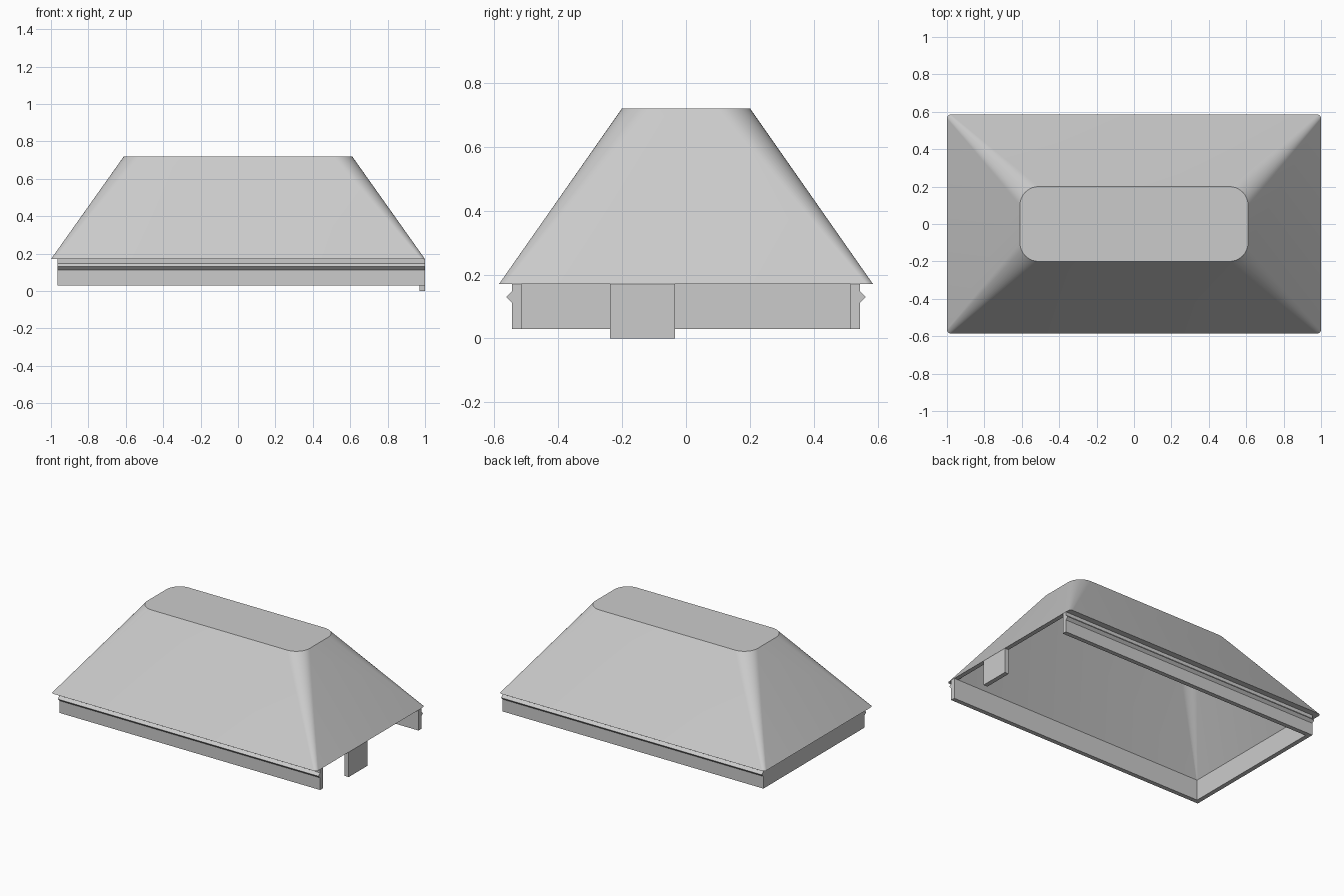
import bpy, bmesh, math

cube = bpy.data.objects.get("Cube")
if cube:
    bpy.data.objects.remove(cube, do_unlink=True)

grey = bpy.data.materials.new("plain_grey")
grey.use_nodes = True
grey.diffuse_color = (0.6, 0.6, 0.6, 1)
grey.node_tree.nodes["Principled BSDF"].inputs["Base Color"].default_value = (0.6, 0.6, 0.6, 1)


def finish(bm, name):
    bmesh.ops.recalc_face_normals(bm, faces=bm.faces)
    mesh = bpy.data.meshes.new(name)
    bm.to_mesh(mesh)
    bm.free()
    mesh.materials.append(grey)
    obj = bpy.data.objects.new(name, mesh)
    bpy.context.collection.objects.link(obj)
    return obj


def box(name, x0, x1, y0, y1, z0, z1):
    bm = bmesh.new()
    bmesh.ops.create_cube(bm, size=1)
    for v in bm.verts:
        v.co.x = x1 if v.co.x > 0 else x0
        v.co.y = y1 if v.co.y > 0 else y0
        v.co.z = z1 if v.co.z > 0 else z0
    return finish(bm, name)


def rounded_ring(bm, x0, x1, half_y, z, radius, steps=10):
    """Loop of vertices around a rectangle with rounded corners."""
    corners = [(x1, half_y), (x0, half_y), (x0, -half_y), (x1, -half_y)]
    ring = []
    for i, (x, y) in enumerate(corners):
        cx = x - math.copysign(radius, x)
        cy = y - math.copysign(radius, y)
        for s in range(steps + 1):
            a = math.pi / 2 * (i + s / steps)
            ring.append(bm.verts.new((cx + radius * math.cos(a),
                                      cy + radius * math.sin(a), z)))
    return ring


def bridge(bm, a, b):
    n = len(a)
    for i in range(n):
        j = (i + 1) % n
        bm.faces.new((a[i], a[j], b[j], b[i]))


# Hollow tapering hood: outer shell, rim underneath and inner shell
bm = bmesh.new()
outer_top = rounded_ring(bm, -0.61, 0.61, 0.2, 0.72, 0.1)
outer_rim = rounded_ring(bm, -1, 1, 0.585, 0.17, 0.02)
inner_rim = rounded_ring(bm, -0.935, 0.97, 0.515, 0.17, 0.005)
inner_top = rounded_ring(bm, -0.58, 0.59, 0.17, 0.69, 0.08)
bm.faces.new(outer_top)
bridge(bm, outer_top, outer_rim)
bridge(bm, outer_rim, inner_rim)
bridge(bm, inner_rim, inner_top)
bm.faces.new(inner_top)
hood = finish(bm, "hood")
bpy.ops.object.select_all(action="DESELECT")
hood.select_set(True)
bpy.context.view_layer.objects.active = hood
bpy.ops.object.shade_smooth_by_angle(angle=math.radians(30))

# Long side rails, each with a pointed ridge along the outside
rail = [(0.515, 0.03), (0.545, 0.03), (0.545, 0.113), (0.562, 0.13),
        (0.545, 0.147), (0.545, 0.17), (0.515, 0.17)]
for name, side in (("front_rail", -1), ("back_rail", 1)):
    bm = bmesh.new()
    ends = [[bm.verts.new((x, side * y, z)) for y, z in rail] for x in (-0.965, 1)]
    for end in ends:
        bm.faces.new(end)
    bridge(bm, *ends)
    finish(bm, name)

# Closed end wall, and the hanging tab at the open end
box("end_wall", -0.965, -0.935, -0.515, 0.515, 0.03, 0.17)
box("end_tab", 0.97, 1, -0.237, -0.035, 0, 0.17)
